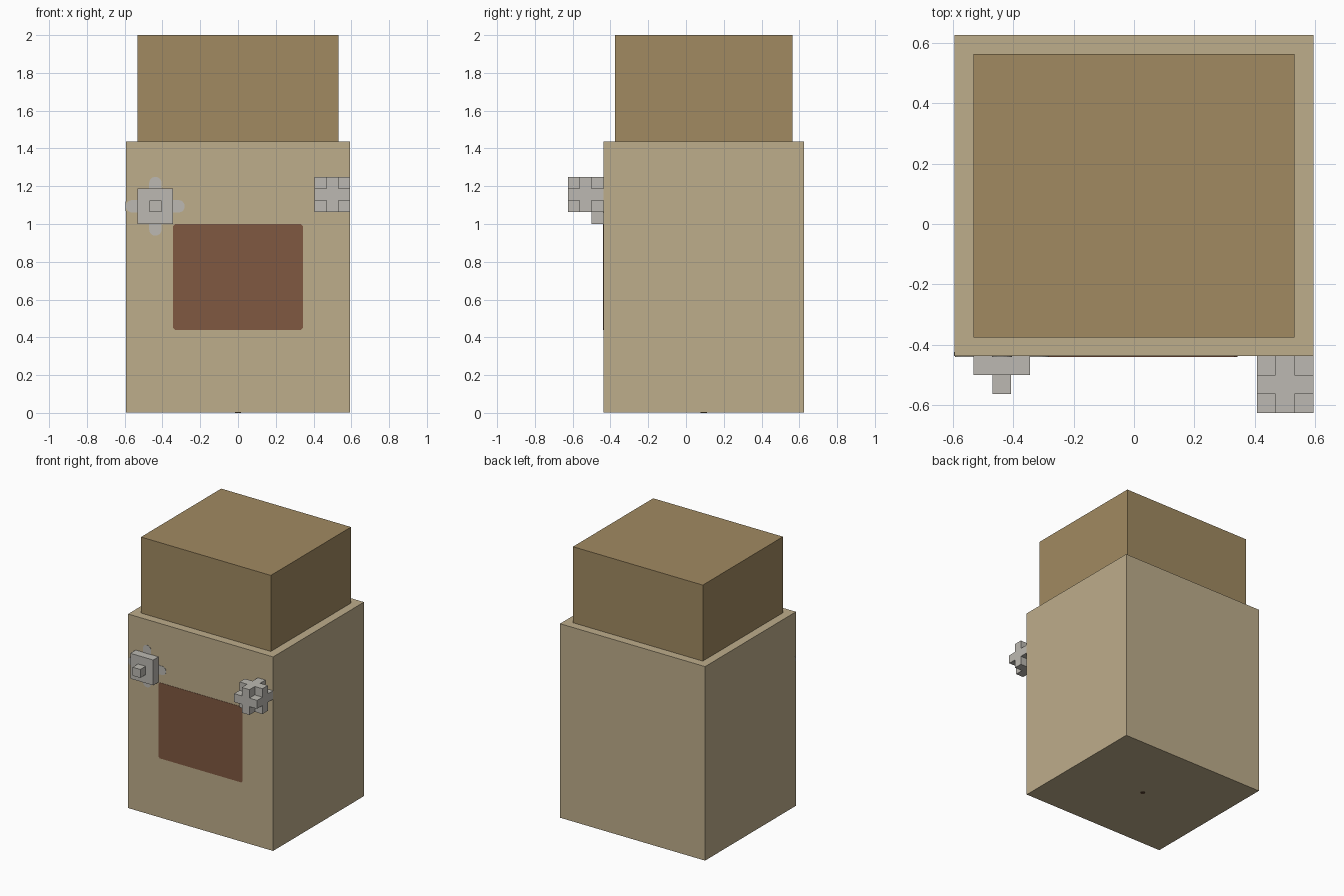
import bpy, bmesh, math
from itertools import product
from mathutils import Vector

cube = bpy.data.objects.get("Cube")
if cube:
    bpy.data.objects.remove(cube, do_unlink=True)

U = 1 / 16          # modelling unit
FRONT = -7 * U      # front plane of the body


def material(name, rgb):
    lin = [(c / 255 / 12.92) if c < 11 else ((c / 255 + 0.055) / 1.055) ** 2.4 for c in rgb]
    m = bpy.data.materials.new(name)
    m.use_nodes = True
    m.diffuse_color = (*lin, 1)
    bsdf = next(n for n in m.node_tree.nodes if n.type == 'BSDF_PRINCIPLED')
    bsdf.inputs["Base Color"].default_value = (*lin, 1)
    bsdf.inputs["Roughness"].default_value = 0.8
    return m


TAN = material("tan", (190, 173, 139))
BROWN = material("brown", (161, 138, 97))
RUST = material("rust brown", (128, 88, 65))
GREY = material("light grey", (188, 185, 178))
DARK = material("dark brown", (100, 75, 55))


def finish(bm, name, mat):
    bmesh.ops.recalc_face_normals(bm, faces=bm.faces)
    me = bpy.data.meshes.new(name)
    bm.to_mesh(me)
    bm.free()
    me.materials.append(mat)
    ob = bpy.data.objects.new(name, me)
    bpy.context.collection.objects.link(ob)
    return ob


def box(name, lo, hi, mat):
    bm = bmesh.new()
    bmesh.ops.create_cube(bm, size=1)
    for v in bm.verts:
        v.co = [l + (c + 0.5) * (h - l) for c, l, h in zip(v.co, lo, hi)]
    return finish(bm, name, mat)


def plate(name, outline, origin, push, mat):
    """Thin plate: outline points are 3D offsets from origin, extruded along push."""
    bm = bmesh.new()
    face = bm.faces.new([bm.verts.new(Vector(origin) + Vector(p)) for p in outline])
    new = bmesh.ops.extrude_face_region(bm, geom=[face])["geom"]
    bmesh.ops.translate(bm, vec=push, verts=[g for g in new if isinstance(g, bmesh.types.BMVert)])
    return finish(bm, name, mat)


# Main box and the smaller box on top
box("body", (-9.5 * U, FRONT, 0.002), (9.5 * U, 10 * U, 23 * U), TAN)
box("upper_box", (-8.5 * U, -6 * U, 23 * U), (8.5 * U, 9 * U, 2), BROWN)

# Front panel with clipped corners
w, h, c = 0.343, 0.28, 0.01
panel = [(-w + c, 0, -h), (w - c, 0, -h), (w, 0, -h + c), (w, 0, h - c),
         (w - c, 0, h), (-w + c, 0, h), (-w, 0, h - c), (-w, 0, -h + c)]
plate("front_panel", panel, (0, FRONT, 0.72), (0, -0.002, 0), RUST)

# Square button with a small knob, over a rounded cross marking
box("button_plate", (-8.5 * U, -8 * U, 16 * U), (-5.5 * U, FRONT, 19 * U), GREY)
box("button_knob", (-7.5 * U, -9 * U, 17 * U), (-6.5 * U, -8 * U, 18 * U), GREY)
r, reach = 0.033, 0.156
for name, turn in (("right", 180), ("left", 0), ("upper", 90), ("lower", 270)):
    pts = [(0.08, -r), *((reach - r + r * math.cos(a), r * math.sin(a))
                         for a in (math.radians(d) for d in range(-90, 91, 20))), (0.08, r)]
    t = math.radians(turn)
    arm = [(x * math.cos(t) - z * math.sin(t), 0, x * math.sin(t) + z * math.cos(t)) for x, z in pts]
    plate(name + "_cross_mark", arm, (-7 * U, FRONT, 17.5 * U), (0, -0.002, 0), GREY)

# Tip of the marking that wraps round the corner
tip = [(0, 0, -0.025), (0, 0.014, -0.012), (0, 0.014, 0.012), (0, 0, 0.025)]
plate("corner_mark", tip, (-9.5 * U, FRONT, 17.5 * U), (-0.002, 0, 0), GREY)

# Valve: a 3 x 3 x 3 block with its eight corner cells missing
cells = {p for p in product((-1, 0, 1), repeat=3) if 0 in p}
bm = bmesh.new()
centre = Vector((8 * U, -8.5 * U, 18.5 * U))
for cell, axis, sign in product(sorted(cells), range(3), (-1, 1)):
    step = Vector([sign if i == axis else 0 for i in range(3)])
    mid = Vector(cell)
    if tuple(int(k) for k in mid + step) in cells:
        continue
    a = Vector([0.5 if i == (axis + 1) % 3 else 0 for i in range(3)])
    b = Vector([0.5 * sign if i == (axis + 2) % 3 else 0 for i in range(3)])
    bm.faces.new([bm.verts.new(centre + (mid + step / 2 + q) * U)
                  for q in (-a - b, a - b, a + b, b - a)])
bmesh.ops.remove_doubles(bm, verts=bm.verts, dist=1e-4)
finish(bm, "valve", GREY)

# Small spot in the middle of the underside
spot = [(0.017 * math.cos(k * math.pi / 6), 0.017 * math.sin(k * math.pi / 6), 0) for k in range(12)]
plate("underside_spot", spot, (0, 1.5 * U, 0), (0, 0, 0.003), DARK)
